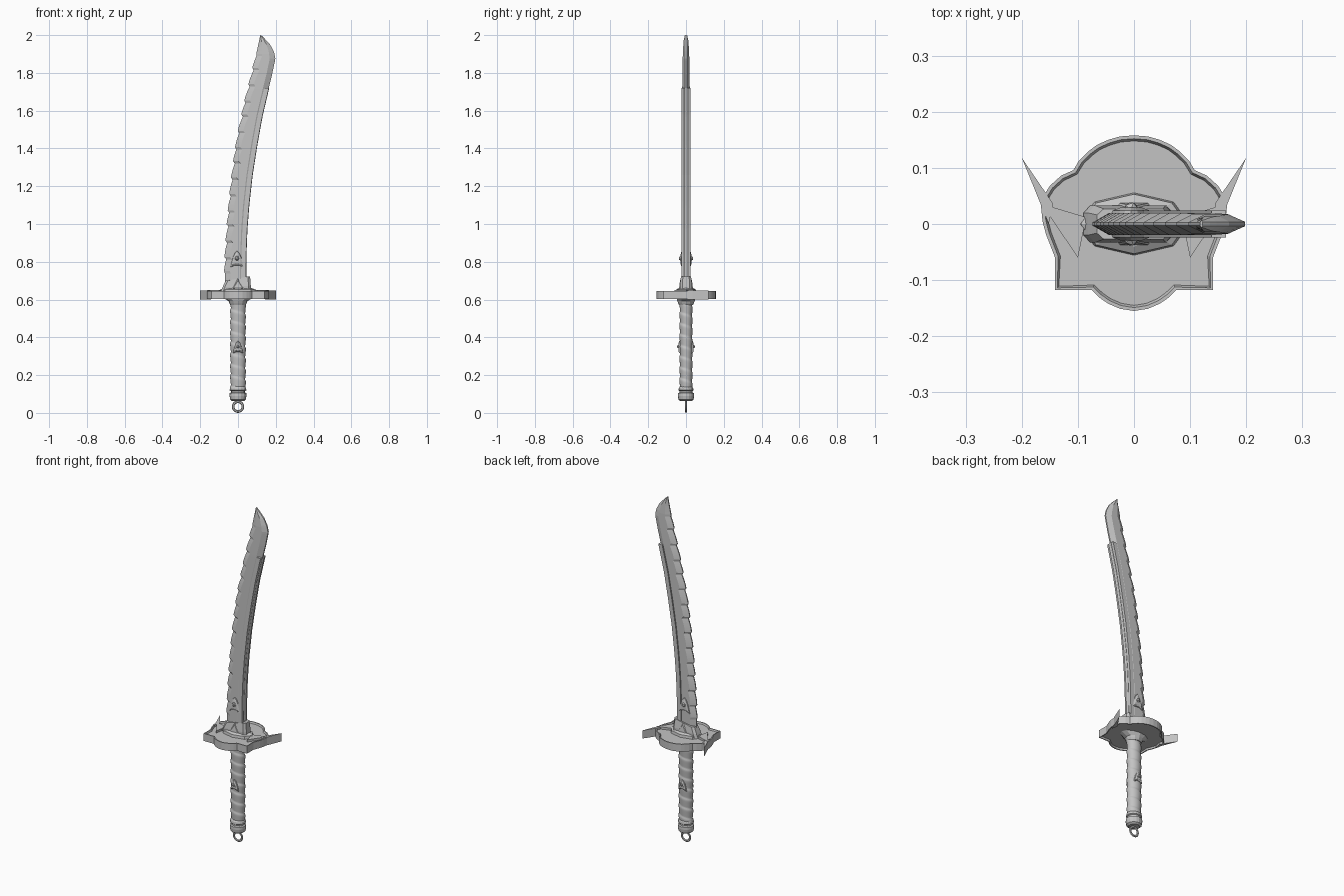
import bpy, bmesh, math

if "Cube" in bpy.data.objects:
    bpy.data.objects.remove(bpy.data.objects["Cube"])

steel = bpy.data.materials.new("grey_steel")
steel.diffuse_color = (0.55, 0.55, 0.55, 1)
steel.use_nodes = True
steel.node_tree.nodes["Principled BSDF"].inputs["Base Color"].default_value = steel.diffuse_color


def finish(name, bm, smooth=None):
    bmesh.ops.recalc_face_normals(bm, faces=bm.faces)
    me = bpy.data.meshes.new(name)
    bm.to_mesh(me)
    bm.free()
    me.materials.append(steel)
    ob = bpy.data.objects.new(name, me)
    bpy.context.collection.objects.link(ob)
    if smooth:
        bpy.ops.object.select_all(action='DESELECT')
        ob.select_set(True)
        bpy.context.view_layer.objects.active = ob
        bpy.ops.object.shade_smooth_by_angle(angle=math.radians(smooth))
    return ob


def loft(name, rings, smooth=None):
    """Skin a list of equal-length closed rings and cap both ends."""
    bm = bmesh.new()
    vs = [[bm.verts.new(p) for p in r] for r in rings]
    n = len(vs[0])
    for a, b in zip(vs, vs[1:]):
        for i in range(n):
            j = (i + 1) % n
            bm.faces.new((a[i], a[j], b[j], b[i]))
    bm.faces.new(vs[0][::-1])
    bm.faces.new(vs[-1])
    return finish(name, bm, smooth)


def prism(name, pts, z0, z1):
    return loft(name, [[(x, y, z) for x, y in pts] for z in (z0, z1)])


def lathe(name, profile, n=16, smooth=None):
    """Profile rows are (z, x radius, y radius)."""
    return loft(name, [[(rx * math.cos(t * math.tau / n), ry * math.sin(t * math.tau / n), z)
                        for t in range(n)] for z, rx, ry in profile], smooth)


def interp(tab, z):
    for (z0, a), (z1, b) in zip(tab, tab[1:]):
        if z <= z1:
            return a + (b - a) * (z - z0) / (z1 - z0)
    return tab[-1][1]


# Blade edge curves: (height, x)
cut_edge = [(.64, -.07), (.72, -.07), (.84, -.066), (.97, -.058), (1.1, -.047), (1.235, -.034),
            (1.37, -.017), (1.5, .005), (1.64, .035), (1.765, .066), (1.86, .088), (2, .118)]
back_edge = [(.64, .04), (.84, .042), (.97, .047), (1.1, .057), (1.26, .075), (1.42, .1),
             (1.57, .127), (1.71, .16), (1.79, .18), (1.875, .198), (1.91, .191),
             (1.95, .17), (1.985, .138), (2, .122)]
half_thick = [(.64, .02), (1.72, .02), (1.9, .017), (1.97, .013), (2, .006)]

# Blade with scalloped cutting edge
rings = []
steps = 110
for i in range(steps + 1):
    z = .64 + 1.36 * i / steps
    l, r, h = interp(cut_edge, z), interp(back_edge, z), interp(half_thick, z)
    if .74 < z < 1.9:
        l += .012 * (((z - .74) / .083) % 1) ** 2 - .005
    w = r - l
    a, b = l + min(.03, w * .3), r - min(.03, w * .3)
    rings.append([(l, -.003, z), (a, -h, z), (b, -h, z), (r, -.004, z),
                  (r, .004, z), (b, h, z), (a, h, z), (l, .003, z)])
loft("blade", rings)

# Spine rail with a shallow groove along the back
rings = []
for i in range(31):
    z = .66 + 1.06 * i / 30
    r = interp(back_edge, z)
    rings.append([(r - .024, -.024, z), (r + .001, -.024, z), (r + .003, -.01, z), (r - .003, 0, z),
                  (r + .003, .01, z), (r + .001, .024, z), (r - .024, .024, z)])
loft("spine_rail", rings)

# Guard plate: lobed outline with raised rim
half = [(0, .158), (.025, .156), (.046, .15), (.066, .141), (.082, .129), (.098, .113), (.108, .096),
        (.13, .086), (.15, .068), (.16, .052), (.166, .035), (.163, .005), (.157, -.018),
        (.141, -.059), (.141, -.118), (.075, -.118), (.062, -.131), (.046, -.142), (.025, -.151),
        (0, -.155)]
outline = half + [(-x, y) for x, y in half[-2:0:-1]]
bm = bmesh.new()
low = [bm.verts.new((x, y, .602)) for x, y in outline]
face = bm.faces.new(low)
ext = bmesh.ops.extrude_face_region(bm, geom=[face])
bmesh.ops.translate(bm, verts=[v for v in ext["geom"] if isinstance(v, bmesh.types.BMVert)], vec=(0, 0, .044))
bmesh.ops.recalc_face_normals(bm, faces=bm.faces)
for f in [f for f in bm.faces if abs(f.normal.z) > .9]:
    bmesh.ops.inset_region(bm, faces=[f], thickness=.006, depth=0)
    bmesh.ops.inset_region(bm, faces=[f], thickness=.004, depth=-.009)
finish("guard", bm)

# Guard spikes: outward points and inward points on each side
for s, side in ((-1, "left"), (1, "right")):
    prism(side + "_outer_spike", [(s * .2, .118), (s * .144, .036), (s * .152, .0), (s * .165, .032)], .6, .648)
    prism(side + "_inner_spike", [(s * .165, .036), (s * .1, -.06), (s * .085, .012)], .63, .65)

# Seats above and below the guard, and the blade collar
lathe("upper_seat", [(.635, .1, .056), (.652, .095, .053), (.66, .075, .04)], 8)
lathe("lower_seat", [(.57, .04, .036), (.582, .046, .042), (.592, .05, .046), (.612, .085, .05)], 12)


def collar_ring(x0, x1, y, za, zb):
    return [(x0, -y * .6, za), (x0 + .012, -y, za), (x1 - .012, -y, zb), (x1, -y * .6, zb),
            (x1, y * .6, zb), (x1 - .012, y, zb), (x0 + .012, y, za), (x0, y * .6, za)]


loft("blade_collar", [collar_ring(-.09, .07, .033, .645, .645), collar_ring(-.082, .068, .033, .665, .672),
                      collar_ring(-.066, .064, .027, .70, .722)])
for s in (-1, 1):
    # Triangular collar tabs on both faces
    loft("collar_tab", [[(-.035, s * .026, .655), (.035, s * .026, .655), (0, s * .026, .715)],
                        [(-.025, s * .037, .66), (.025, s * .037, .66), (0, s * .032, .70)]])

# Handle with spiral wrapped cord
rings = []
n = 20
for i in range(121):
    z = .12 + .455 * i / 120
    ring = []
    for t in range(n):
        ph = ((z - .12) / .058 + t / n) % 1
        k = 1 + .02 * min(1, (1 - ph) * 4) + .11 * min(1, ph * 1.5) * min(1, (1 - ph) * 6)
        a = t * math.tau / n
        ring.append((.037 * k * math.cos(a), .031 * k * math.sin(a), z))
    rings.append(ring)
loft("handle_wrap", rings, 35)

# Pommel
lathe("pommel", [(.062, .03, .03), (.07, .041, .04), (.09, .045, .043), (.104, .044, .042), (.108, .036, .035),
                 (.116, .036, .035), (.12, .044, .04), (.132, .043, .038), (.142, .037, .031)], 16)

# Hanging ring
bpy.ops.mesh.primitive_torus_add(major_segments=20, minor_segments=6, major_radius=.026, minor_radius=.007,
                                 location=(0, 0, .033), rotation=(math.pi / 2, 0, 0))
ob = bpy.context.object
ob.name = "hanging_ring"
ob.scale = (1, 1, .7)
ob.data.materials.append(steel)


# Relief ornament: stepped hooded figure on a base
def ornament(name, x, y, z, s, size):
    shape = [(-.036, -.04), (-.012, -.03), (.012, -.03), (.036, -.04), (.03, -.012), (.022, .015),
             (.012, .038), (0, .05), (-.012, .038), (-.022, .015), (-.03, -.012)]
    layers = ((1, 0), (.92, .006), (.55, .011))
    loft(name, [[(x + px * size * k, y + s * d, z + pz * size * k) for px, pz in shape] for k, d in layers])
    bm = bmesh.new()
    bmesh.ops.create_icosphere(bm, subdivisions=1, radius=.014 * size)
    bmesh.ops.translate(bm, verts=bm.verts, vec=(x, y + s * .008, z + .008 * size))
    finish(name + "_boss", bm)


for s, side in ((-1, "front"), (1, "back")):
    ornament(side + "_blade_ornament", -.005, s * .018, .81, s, 1.0)
    ornament(side + "_handle_ornament", 0, s * .03, .345, s, .75)
